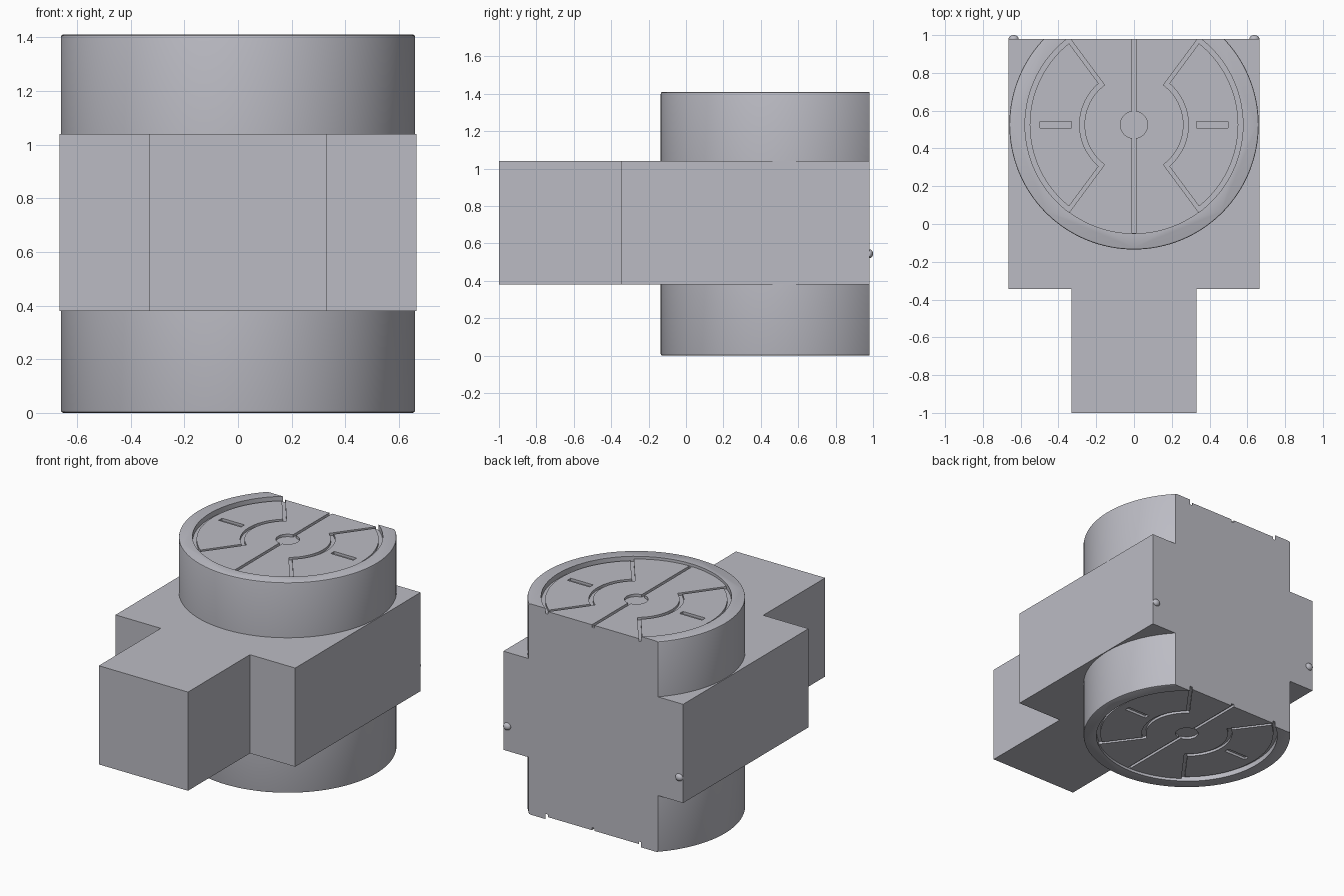
import bpy, bmesh, math
from math import sin, cos, radians, pi

if "Cube" in bpy.data.objects:
    bpy.data.objects.remove(bpy.data.objects["Cube"])

CY, BACK, TOP = 0.525, 0.98, 1.41      # drum centre y, flat back y, drum height

mat = bpy.data.materials.new("cool_grey")
mat.diffuse_color = (0.50, 0.50, 0.55, 1)
mat.use_nodes = True
mat.node_tree.nodes["Principled BSDF"].inputs["Base Color"].default_value = mat.diffuse_color


def finish(name, bm):
    bmesh.ops.recalc_face_normals(bm, faces=bm.faces)
    me = bpy.data.meshes.new(name)
    bm.to_mesh(me)
    bm.free()
    me.materials.append(mat)
    ob = bpy.data.objects.new(name, me)
    bpy.context.collection.objects.link(ob)
    return ob


def prism(name, pts, z0, z1):
    """Extrude a flat outline from z0 to z1."""
    bm = bmesh.new()
    f = bm.faces.new([bm.verts.new((x, y, z0)) for x, y in pts])
    r = bmesh.ops.extrude_face_region(bm, geom=[f])
    bmesh.ops.translate(bm, vec=(0, 0, z1 - z0),
                        verts=[v for v in r["geom"] if isinstance(v, bmesh.types.BMVert)])
    return finish(name, bm)


def band(name, outer, inner, z0, z1):
    """Closed strip between two matching outlines."""
    bm = bmesh.new()
    rings = [[bm.verts.new((x, y, z)) for x, y in p]
             for p, z in ((outer, z0), (inner, z0), (inner, z1), (outer, z1))]
    n = len(outer)
    for k in range(4):
        a, b = rings[k], rings[(k + 1) % 4]
        for i in range(n):
            j = (i + 1) % n
            bm.faces.new((a[i], a[j], b[j], b[i]))
    return finish(name, bm)


def rect(x0, x1, y0, y1):
    return [(x0, y0), (x1, y0), (x1, y1), (x0, y1)]


def circle(r, n):
    return [(r * cos(2 * pi * i / n), CY + r * sin(2 * pi * i / n)) for i in range(n)]


def sector(r0, r1, inset, side, n=32):
    """Ring sector around the x axis, its straight ends moved in by inset."""
    pts = []
    for r, d in ((r1, 1), (r0, -1)):
        a = radians(53.5) - math.asin(inset / r)
        for i in range(n + 1):
            t = d * (-a + 2 * a * i / n)
            pts.append((side * r * cos(t), CY + r * sin(t)))
    return pts


def boolean(ob, tool, op):
    m = ob.modifiers.new("cut", 'BOOLEAN')
    m.operation, m.solver, m.object = op, 'EXACT', tool
    dg = bpy.context.evaluated_depsgraph_get()
    me = bpy.data.meshes.new_from_object(ob.evaluated_get(dg))
    ob.modifiers.clear()
    ob.data = me
    bpy.data.objects.remove(tool)


# T-shaped block, over-long at the back and trimmed later
body = prism("body", [(-0.33, -1), (0.33, -1), (0.33, -0.345), (0.665, -0.345),
                      (0.665, 1.1), (-0.665, 1.1), (-0.665, -0.345), (-0.33, -0.345)],
             0.38, 1.04)

# Drum with softened rims
bm = bmesh.new()
prof = [(0.652, 0), (0.658, 0.003), (0.66, 0.01), (0.66, TOP - 0.01),
        (0.658, TOP - 0.003), (0.652, TOP)]
N = 128
rings = [[bm.verts.new((x, y, z)) for x, y in circle(r, N)] for r, z in prof]
for a, b in zip(rings, rings[1:]):
    for i in range(N):
        j = (i + 1) % N
        bm.faces.new((a[i], a[j], b[j], b[i]))
bm.faces.new(rings[0])
bm.faces.new(rings[-1])
boolean(body, finish("drum", bm), 'UNION')

# Flat back
boolean(body, prism("back_trim", rect(-1, 1, BACK, 2), -1, 2), 'DIFFERENCE')

# Recessed faces and grooves, on the top and the bottom
for end in (1, -1):
    def span(depth):
        return (TOP - depth, TOP + 0.1) if end > 0 else (-0.1, depth)
    lo, deep = span(0.018), span(0.035)
    cutters = [prism("recess", circle(0.575, N), *lo),
               prism("centre_line", rect(-0.01, 0.01, CY - 0.572, 1.2), *deep),
               prism("hub", circle(0.072, 48), *deep)]
    for s in (1, -1):
        cutters.append(band("sector_groove", sector(0.262, 0.577, 0, s),
                            sector(0.288, 0.552, 0.02, s), *deep))
        cutters.append(prism("slot", rect(s * 0.415 - 0.083, s * 0.415 + 0.083,
                                          CY - 0.018, CY + 0.018), *deep))
    for c in cutters:
        boolean(body, c, 'DIFFERENCE')

# Small studs on the back
studs = []
for s, side in ((1, "right"), (-1, "left")):
    bm = bmesh.new()
    bmesh.ops.create_uvsphere(bm, u_segments=20, v_segments=12, radius=1)
    for v in bm.verts:
        v.co = (s * 0.637 + v.co.x * 0.027, BACK + v.co.y * 0.02, 0.545 + v.co.z * 0.024)
    studs.append(finish(side + "_back_stud", bm))

# Smooth curved walls, sharp edges kept
for ob in [body] + studs:
    bpy.ops.object.select_all(action='DESELECT')
    ob.select_set(True)
    bpy.context.view_layer.objects.active = ob
    bpy.ops.object.shade_smooth_by_angle(angle=radians(30))
